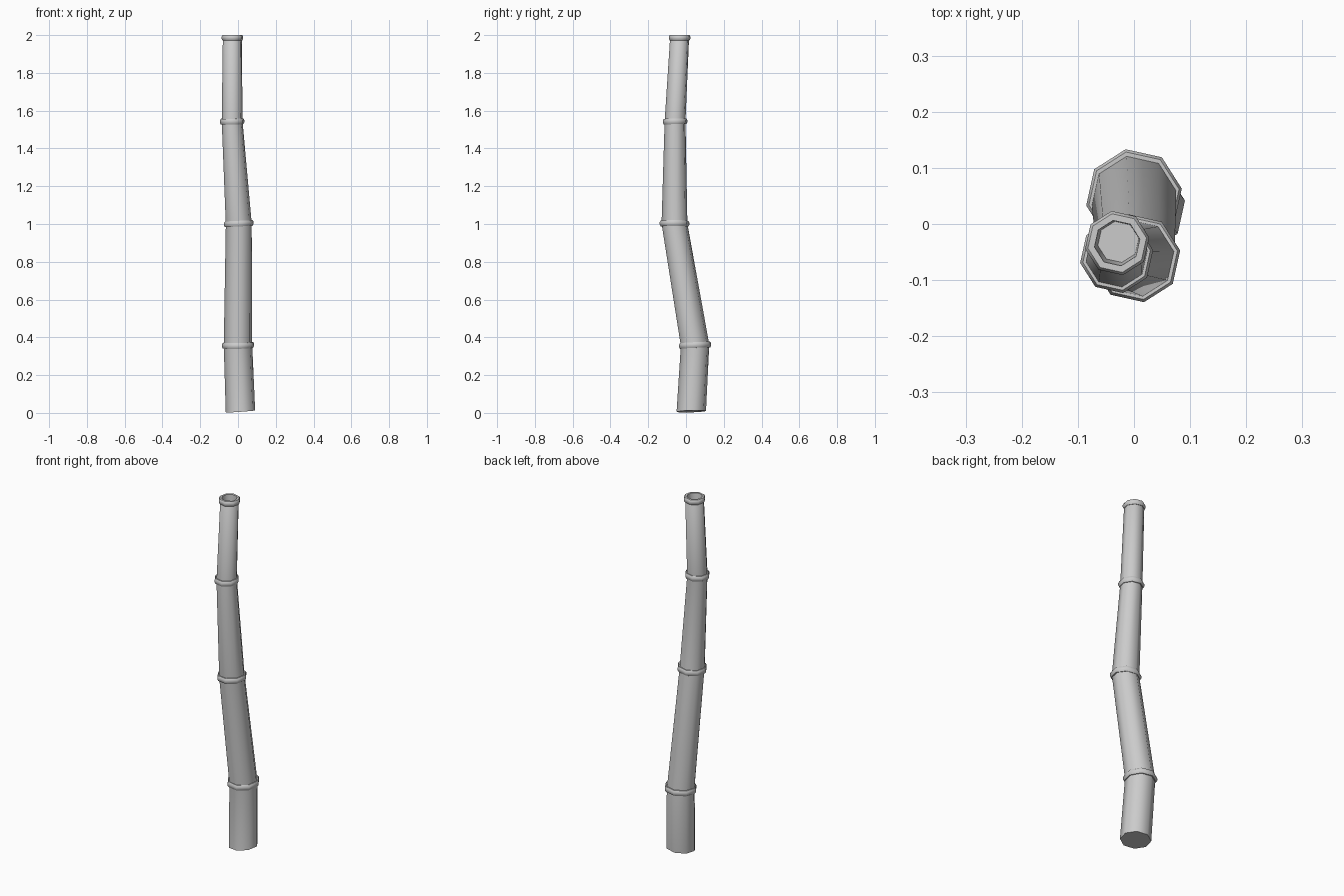
import bpy, bmesh
from math import sin, cos, pi, radians
from mathutils import Vector

if "Cube" in bpy.data.objects:
    bpy.data.objects.remove(bpy.data.objects["Cube"])

SIDES = 8
TURN = radians(10)

# Nodes of the stalk: centre, stalk radius below, stalk radius above, slope in x and y
NODES = [
    ((0.013, 0.028, 0.008), 0.079, 0.079, (0.07, 0.03)),
    ((0.000, 0.048, 0.358), 0.077, 0.076, (0.02, 0.05)),
    ((0.004, -0.061, 1.002), 0.070, 0.069, (0.05, 0.0)),
    ((-0.031, -0.058, 1.543), 0.055, 0.057, (0.01, 0.02)),
    ((-0.030, -0.034, 1.985), 0.051, 0.051, (0.0, 0.0)),
]


def loop(bm, centre, radius, slope, lift=0.0):
    """Octagonal loop of vertices on a slightly tilted plane."""
    verts = []
    for i in range(SIDES):
        a = TURN + 2 * pi * i / SIDES
        x, y = radius * cos(a), radius * sin(a)
        z = x * slope[0] + y * slope[1] + lift
        verts.append(bm.verts.new(Vector(centre) + Vector((x, y, z))))
    return verts


def bridge(bm, a, b):
    for i in range(SIDES):
        j = (i + 1) % SIDES
        bm.faces.new((a[i], a[j], b[j], b[i]))


def finish(bm, name):
    bmesh.ops.recalc_face_normals(bm, faces=bm.faces)
    mesh = bpy.data.meshes.new(name)
    bm.to_mesh(mesh)
    bm.free()
    obj = bpy.data.objects.new(name, mesh)
    bpy.context.collection.objects.link(obj)
    bpy.ops.object.select_all(action='DESELECT')
    obj.select_set(True)
    bpy.context.view_layer.objects.active = obj
    bpy.ops.object.shade_smooth_by_angle(angle=radians(50))


# Stalk: one continuous tube with a closed base and a hollow cup at the top
bm = bmesh.new()
loops = []
for centre, below, above, slope in NODES:
    loops.append(loop(bm, centre, (below + above) / 2, slope))
top = NODES[-1][0]
loops.append(loop(bm, top, 0.041, (0, 0), 0.012))
loops.append(loop(bm, (top[0] + 0.002, top[1] + 0.002, top[2]), 0.037, (0, 0), -0.04))
for a, b in zip(loops, loops[1:]):
    bridge(bm, a, b)
bm.faces.new(loops[0])
bm.faces.new(loops[-1])
finish(bm, "stalk")


# Joint rings: rounded bands around each node and the rim
def band(name, centre, inner, outer, half, slope):
    bm = bmesh.new()
    mid = outer - 0.005
    profile = [(inner, -half), (mid, -half), (outer, -half * 0.4),
               (outer, half * 0.4), (mid, half), (inner, half)]
    loops = [loop(bm, centre, r, slope, z) for r, z in profile]
    for a, b in zip(loops, loops[1:] + loops[:1]):
        bridge(bm, a, b)
    finish(bm, name)


for i, (centre, below, above, slope) in enumerate(NODES[1:-1]):
    r = (below + above) / 2
    band(f"joint_ring_{i + 1}", centre, r - 0.005, r + 0.010, 0.015, slope)
band("top_rim", (top[0], top[1], 1.986), 0.041, 0.058, 0.014, (0, 0))
